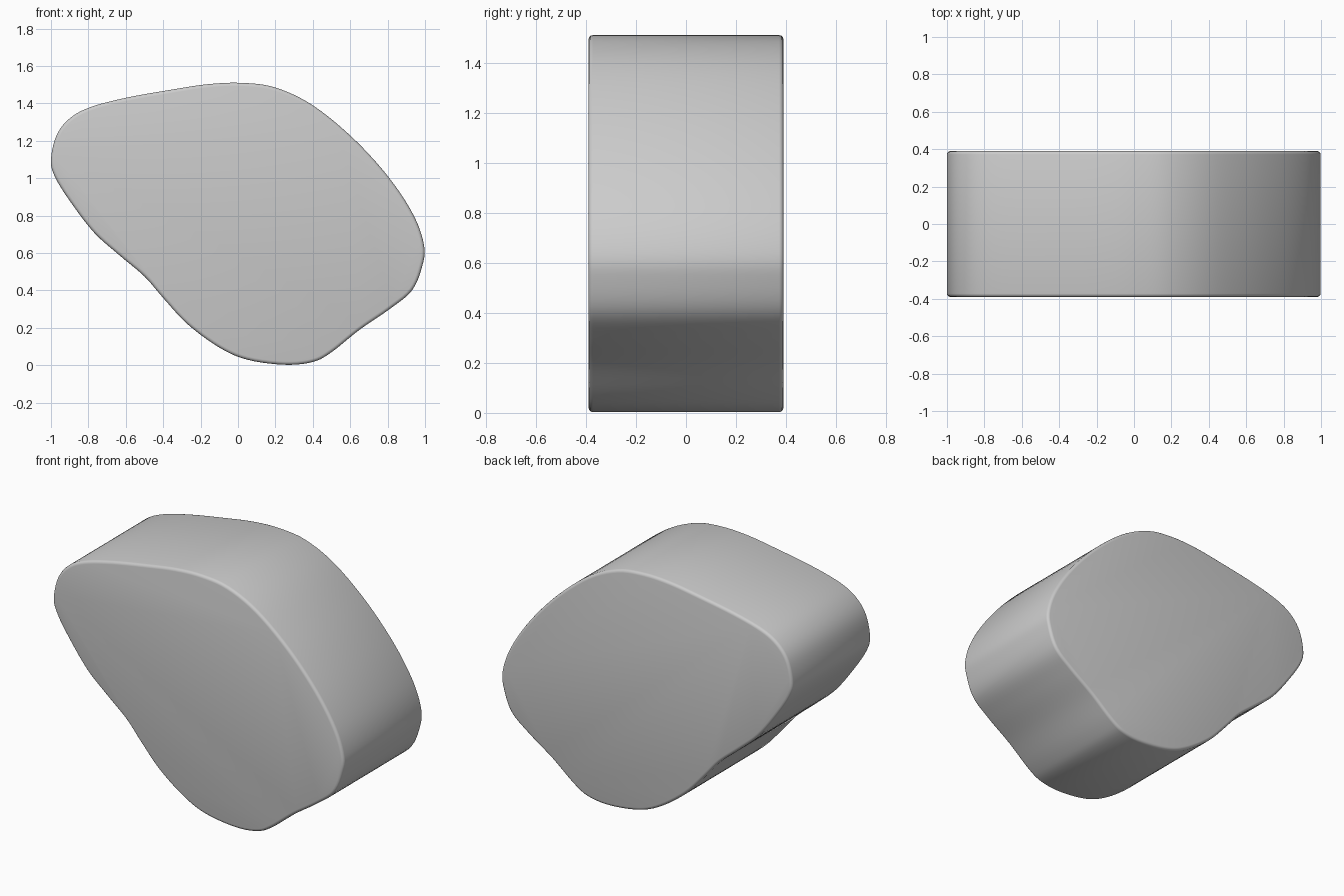
import bpy, bmesh, math
from mathutils import Vector

if "Cube" in bpy.data.objects:
    bpy.data.objects.remove(bpy.data.objects["Cube"])

# Front outline (x, z), clockwise from the top
OUTLINE = [(0.02, 1.51), (0.20, 1.485), (0.40, 1.39), (0.62, 1.21), (0.81, 1.0),
           (0.94, 0.80), (0.995, 0.64), (0.985, 0.53), (0.93, 0.40), (0.81, 0.30),
           (0.65, 0.19), (0.50, 0.07), (0.40, 0.018), (0.25, 0.003), (0.05, 0.03),
           (-0.10, 0.095), (-0.27, 0.22), (-0.40, 0.36), (-0.50, 0.475),
           (-0.63, 0.585), (-0.77, 0.71), (-0.90, 0.88), (-0.98, 1.01),
           (-1.0, 1.10), (-0.97, 1.23), (-0.90, 1.32), (-0.79, 1.38),
           (-0.60, 1.43), (-0.36, 1.473), (-0.16, 1.503)]


def smooth_loop(points, steps=5):
    """Closed Catmull-Rom curve through the points."""
    p = [Vector(q) for q in points]
    n = len(p)
    out = []
    for i in range(n):
        a, b, c, d = p[i - 1], p[i], p[(i + 1) % n], p[(i + 2) % n]
        for k in range(steps):
            t = k / steps
            out.append(0.5 * (2 * b + (c - a) * t + (2 * a - 5 * b + 4 * c - d) * t * t
                              + (3 * b - a - 3 * c + d) * t ** 3))
    return out


# Thick rounded slab extruded along y
bm = bmesh.new()
front = bm.faces.new([bm.verts.new((q.x, -0.39, q.y)) for q in smooth_loop(OUTLINE)])
ext = bmesh.ops.extrude_face_region(bm, geom=[front], use_keep_orig=True)
back_verts = [v for v in ext["geom"] if isinstance(v, bmesh.types.BMVert)]
bmesh.ops.translate(bm, verts=back_verts, vec=(0, 0.78, 0))
bmesh.ops.recalc_face_normals(bm, faces=bm.faces)

# Small rounded rims at the front and back
rims = [e for e in bm.edges if abs(e.verts[0].co.y - e.verts[1].co.y) < 1e-5]
bmesh.ops.bevel(bm, geom=rims, offset=0.018, segments=3, profile=0.5, affect='EDGES')
mesh = bpy.data.meshes.new("pebble_slab")
bm.to_mesh(mesh)
bm.free()
slab = bpy.data.objects.new("pebble_slab", mesh)
bpy.context.collection.objects.link(slab)
bpy.context.view_layer.objects.active = slab
slab.select_set(True)
bpy.ops.object.shade_smooth_by_angle(angle=math.radians(40))
